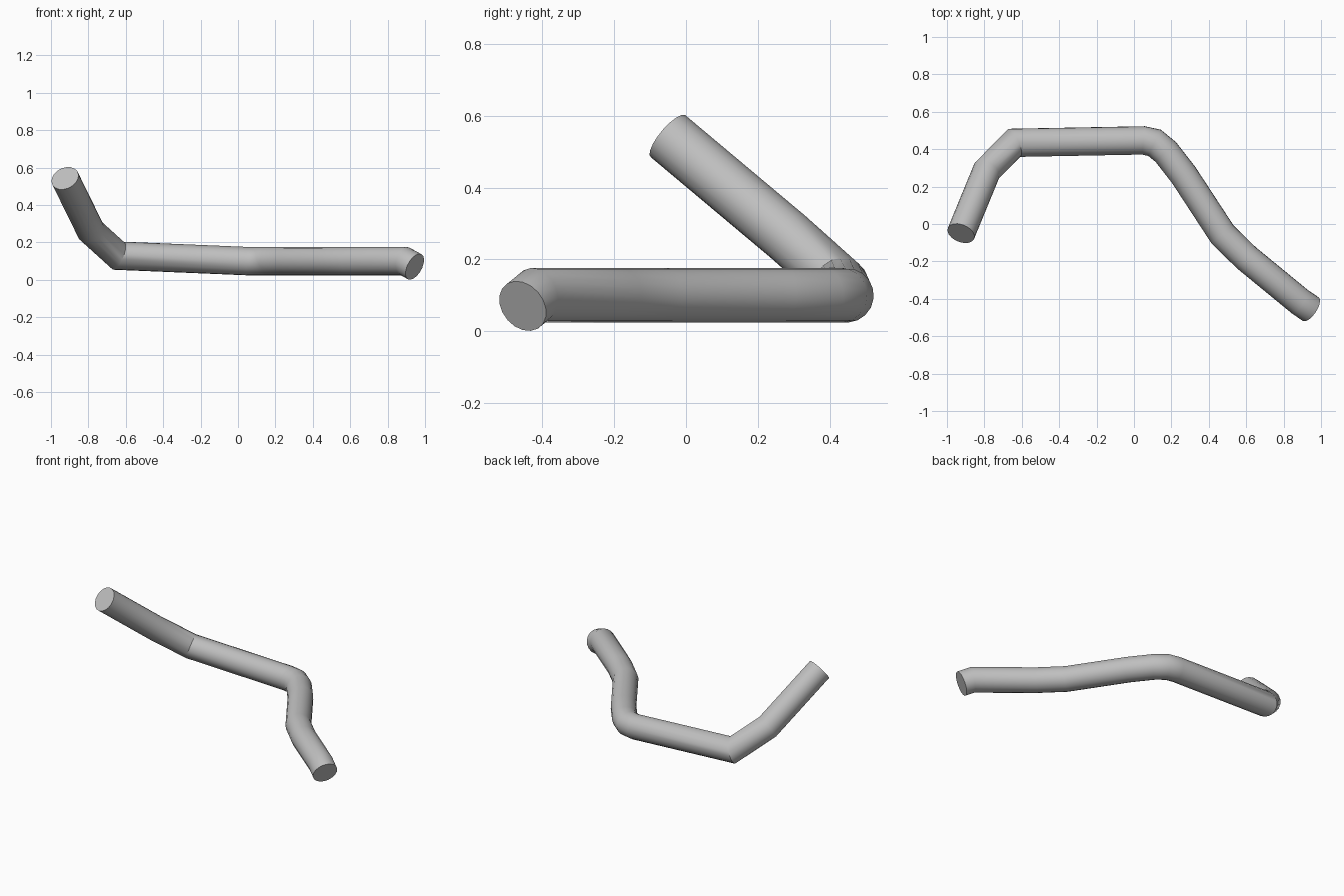
import bpy, bmesh, math
from mathutils import Vector

cube = bpy.data.objects.get("Cube")
if cube:
    bpy.data.objects.remove(cube, do_unlink=True)

RADIUS = 0.076
SIDES = 18

# Centre line of the bent pipe, raised end to dipped end
path = [Vector(p) for p in (
    (-0.925, -0.05, 0.543),
    (-0.787, 0.285, 0.262),
    (-0.64, 0.434, 0.129),
    (0.05, 0.447, 0.1),
    (0.11, 0.434, 0.1),
    (0.17, 0.385, 0.1),
    (0.265, 0.263, 0.1),
    (0.473, -0.055, 0.1),
    (0.6, -0.18, 0.1),
    (0.89, -0.418, 0.1),
    (0.945, -0.455, 0.07),
)]

# Pale grey metal
metal = bpy.data.materials.new("grey metal")
metal.use_nodes = True
colour = (0.52, 0.52, 0.52, 1)
metal.diffuse_color = colour
metal.node_tree.nodes["Principled BSDF"].inputs["Base Color"].default_value = colour


def mitred_tube(name, points, radius, sides, material):
    """Constant-width tube whose joints are cut on the bisecting planes."""
    dirs = [(b - a).normalized() for a, b in zip(points, points[1:])]
    side = dirs[0].orthogonal().normalized()
    up = dirs[0].cross(side)
    angles = [math.tau * i / sides for i in range(sides)]
    ring = [points[0] + radius * (side * math.cos(a) + up * math.sin(a)) for a in angles]
    bm = bmesh.new()
    previous = [bm.verts.new(co) for co in ring]
    bm.faces.new(previous)
    for i, d in enumerate(dirs):
        # Slide the ring along this length of pipe to the next joint plane
        normal = d + dirs[i + 1] if i + 1 < len(dirs) else d
        ring = [co + d * ((points[i + 1] - co).dot(normal) / d.dot(normal)) for co in ring]
        current = [bm.verts.new(co) for co in ring]
        for j in range(sides):
            k = (j + 1) % sides
            bm.faces.new((previous[j], previous[k], current[k], current[j]))
        previous = current
    bm.faces.new(previous)
    bmesh.ops.recalc_face_normals(bm, faces=bm.faces)
    mesh = bpy.data.meshes.new(name)
    bm.to_mesh(mesh)
    bm.free()
    mesh.materials.append(material)
    obj = bpy.data.objects.new(name, mesh)
    bpy.context.collection.objects.link(obj)
    return obj


# Bent pipe with flat end caps
pipe = mitred_tube("bent_pipe", path, RADIUS, SIDES, metal)
bpy.ops.object.select_all(action='DESELECT')
pipe.select_set(True)
bpy.context.view_layer.objects.active = pipe
bpy.ops.object.shade_smooth_by_angle(angle=math.radians(35))
